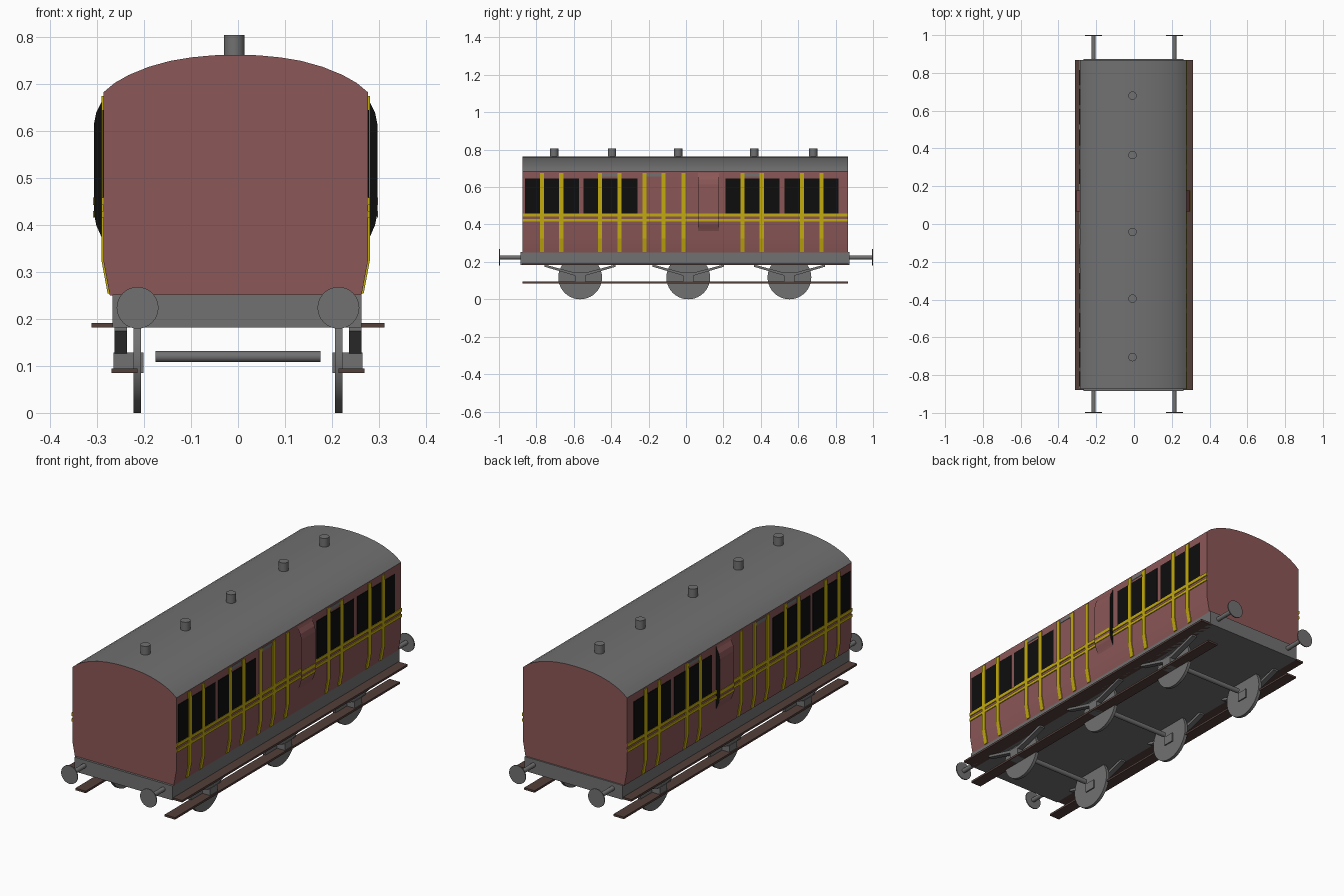
import bpy, bmesh, math
from mathutils import Matrix

if "Cube" in bpy.data.objects:
    bpy.data.objects.remove(bpy.data.objects["Cube"])

def material(name, col):
    m = bpy.data.materials.new(name)
    m.diffuse_color = (*col, 1)
    m.use_nodes = True
    m.node_tree.nodes["Principled BSDF"].inputs["Base Color"].default_value = m.diffuse_color
    return m

RED = material("maroon", (0.26, 0.095, 0.095))
GREY = material("grey", (0.165, 0.165, 0.165))
BLACK = material("black", (0.004, 0.004, 0.004))
YELLOW = material("yellow", (0.54, 0.40, 0.004))
BROWN = material("brown", (0.085, 0.05, 0.042))
CX = -0.005  # body centre line
Y0, Y1 = -0.873, 0.867

def finish(name, bm, mats, smooth=False):
    bmesh.ops.recalc_face_normals(bm, faces=bm.faces[:])
    me = bpy.data.meshes.new(name)
    bm.to_mesh(me)
    bm.free()
    for m in mats:
        me.materials.append(m)
    ob = bpy.data.objects.new(name, me)
    bpy.context.collection.objects.link(ob)
    if smooth:
        bpy.ops.object.select_all(action='DESELECT')
        ob.select_set(True)
        bpy.context.view_layer.objects.active = ob
        bpy.ops.object.shade_smooth_by_angle(angle=math.radians(35))
    return ob

def prism(bm, pts, a, b, axis='Y'):
    """Extrude a profile (h, z) from a to b along Y (h = x) or X (h = y)."""
    rings = [[bm.verts.new((h, t, z) if axis == 'Y' else (t, h, z)) for h, z in pts]
             for t in (a, b)]
    n = len(pts)
    for i in range(n):
        j = (i + 1) % n
        bm.faces.new((rings[0][i], rings[0][j], rings[1][j], rings[1][i]))
    return bm.faces.new(rings[0]), bm.faces.new(rings[1])

def box(bm, x, y, z):
    prism(bm, [(x[0], z[0]), (x[1], z[0]), (x[1], z[1]), (x[0], z[1])], *y)

def cylinder(bm, c, r, length, axis, seg=32):
    rot = {'X': Matrix.Rotation(math.pi / 2, 4, 'Y'),
           'Y': Matrix.Rotation(math.pi / 2, 4, 'X'), 'Z': Matrix()}[axis]
    bmesh.ops.create_cone(bm, cap_ends=True, segments=seg, radius1=r, radius2=r,
                          depth=length, matrix=Matrix.Translation(c) @ rot)

# Body with curved roof
half = [(0.268, 0.25), (0.282, 0.325), (0.282, 0.683), (0.258, 0.703), (0.228, 0.72),
        (0.185, 0.7375), (0.14, 0.75), (0.095, 0.7575), (0.048, 0.762)]
profile = ([(CX + x, z) for x, z in half] + [(CX, 0.763)]
           + [(CX - x, z) for x, z in reversed(half)])
bm = bmesh.new()
prism(bm, profile, Y0, Y1)
for f in bm.faces:
    f.normal_update()
    if abs(f.normal.y) < 0.5 and f.calc_center_median().z > 0.684:
        f.material_index = 1
finish("carriage_body", bm, [RED, GREY], True)

# Plates that follow the side of the body
def side_x(z):
    return 0.268 + 0.014 * min(1, (z - 0.25) / 0.075)

def side_plates(name, rects, mat, depth):
    bm = bmesh.new()
    for s in (1, -1):
        for y0, y1, z0, z1 in rects:
            zs = [z0] + ([0.325] if z0 < 0.325 < z1 else []) + [z1]
            pts = [(CX + s * (side_x(z) - 0.002), z) for z in zs]
            pts += [(CX + s * (side_x(z) + depth), z) for z in reversed(zs)]
            prism(bm, pts, y0, y1)
    finish(name, bm, [mat])

side_plates("windows", [(y, y + 0.289, 0.45, 0.645)
                        for y in (-0.86, -0.549, 0.212, 0.527)], BLACK, 0.002)
stripes = [(y - 0.011, y + 0.011, 0.254, 0.675) for y in
           (-0.77, -0.667, -0.459, -0.356, -0.222, -0.12, -0.014, 0.303, 0.405, 0.62, 0.725)]
bands = [(0.443, 0.459), (0.416, 0.43)]
side_plates("lining_stripes", stripes + [(Y0, Y1, *b) for b in bands], YELLOW, 0.004)
side_plates("door_vents", [(y, y + 0.081, 0.657, 0.675)
                           for y in (-0.448, -0.211, 0.314)], GREY, 0.002)

# Guard lookouts: shells with a dark rear pane and an open front end
look = [(0.28, 0.68), (0.286, 0.662), (0.297, 0.64), (0.302, 0.615),
        (0.302, 0.425), (0.297, 0.4), (0.286, 0.375), (0.28, 0.36)]
for s, side in ((1, "right"), (-1, "left")):
    bm = bmesh.new()
    front, rear = prism(bm, [(CX + s * x, z) for x, z in look], 0.065, 0.177)
    rear.material_index = 1
    bmesh.ops.recalc_face_normals(bm, faces=bm.faces[:])
    bmesh.ops.delete(bm, geom=[front], context='FACES_ONLY')
    finish("lookout_" + side, bm, [RED, BLACK])
    bm = bmesh.new()
    for b in bands:
        box(bm, sorted((CX + s * 0.301, CX + s * 0.3035)), (0.065, 0.177), b)
    finish("lookout_stripes_" + side, bm, [YELLOW])

# Roof lamps
bm = bmesh.new()
for y in (-0.705, -0.395, -0.042, 0.365, 0.68):
    cylinder(bm, (-0.008, y, 0.775), 0.022, 0.06, 'Z')
finish("roof_lamps", bm, [GREY], True)

# Chassis
bm = bmesh.new()
box(bm, (-0.267, 0.263), (-0.884, 0.874), (0.182, 0.252))
finish("chassis", bm, [GREY])

# Footboards, upper and lower
bm = bmesh.new()
for s in (1, -1):
    box(bm, sorted((s * 0.24, s * 0.312)), (-0.878, 0.868), (0.182, 0.192))
    box(bm, sorted((s * 0.214, s * 0.27)), (-0.873, 0.867), (0.085, 0.095))
finish("footboards", bm, [BROWN])

# Buffers
bm = bmesh.new()
for sx in (1, -1):
    for sy in (1, -1):
        cylinder(bm, (sx * 0.214, sy * 0.93, 0.224), 0.011, 0.136, 'Y', 16)
        cylinder(bm, (sx * 0.214, sy * 0.9975, 0.224), 0.0445, 0.005, 'Y')
finish("buffers", bm, [GREY], True)

# Wheels, axles, axle boxes and leaf springs
wheels, axles, boxes, springs = (bmesh.new() for _ in range(4))
spring = [(-0.19, 0.186), (-0.19, 0.174), (-0.03, 0.127), (0.03, 0.127),
          (0.19, 0.174), (0.19, 0.186), (0.028, 0.142), (-0.028, 0.142)]
for y in (-0.566, 0.012, 0.553):
    cylinder(axles, (0, y, 0.12), 0.012, 0.352, 'X', 16)
    for s in (1, -1):
        cylinder(wheels, (s * 0.215, y, 0.117), 0.117, 0.016, 'X', 40)
        box(boxes, sorted((s * 0.201, s * 0.265)), (y - 0.028, y + 0.028), (0.085, 0.129))
        prism(springs, [(y + h, z) for h, z in spring], s * 0.237, s * 0.263, 'X')
finish("wheels", wheels, [GREY], True)
finish("axles", axles, [GREY], True)
finish("axle_boxes", boxes, [GREY])
finish("leaf_springs", springs, [GREY])
